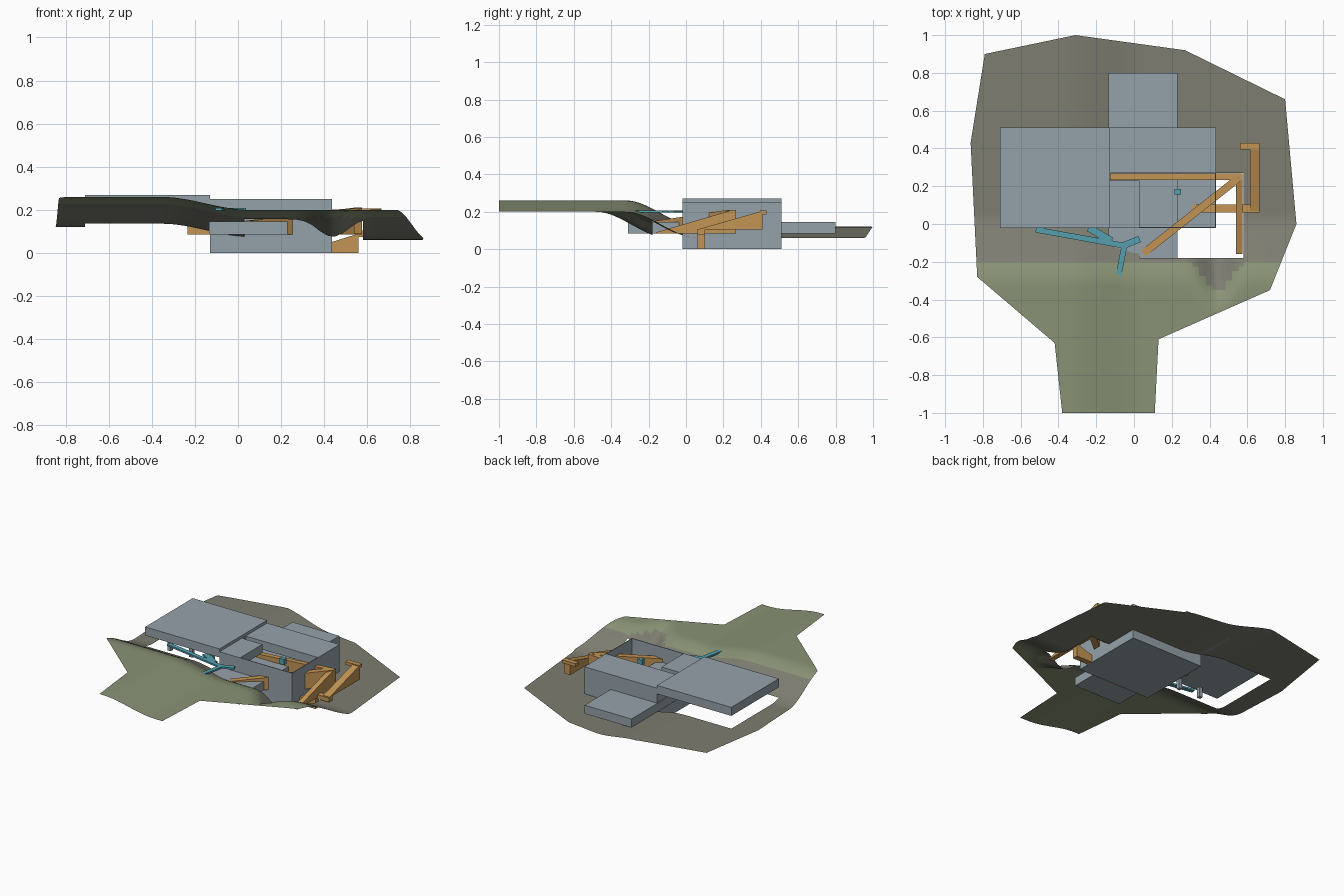
import bpy, bmesh, math
from mathutils import Vector

if "Cube" in bpy.data.objects:
    bpy.data.objects.remove(bpy.data.objects["Cube"])


def mat(name, rgb):
    m = bpy.data.materials.new(name)
    m.diffuse_color = (*rgb, 1)
    m.use_nodes = True
    m.node_tree.nodes["Principled BSDF"].inputs["Base Color"].default_value = m.diffuse_color
    return m


GRAY = mat("concrete_gray", (0.30, 0.36, 0.40))
GREEN = mat("grass_green", (0.25, 0.29, 0.18))
BROWN = mat("earth_brown", (0.205, 0.205, 0.165))
ORANGE = mat("timber_orange", (0.55, 0.30, 0.09))
TEAL = mat("path_teal", (0.09, 0.35, 0.43))


def finish(name, bm, *mats):
    me = bpy.data.meshes.new(name)
    bm.to_mesh(me)
    bm.free()
    for m in mats:
        me.materials.append(m)
    ob = bpy.data.objects.new(name, me)
    bpy.context.collection.objects.link(ob)
    return ob


def box(name, x0, x1, y0, y1, z0, z1, m=GRAY):
    beam(name, (x0, (y0 + y1) / 2), (x1, (y0 + y1) / 2), y1 - y0, z0, z1, z1, m)


def beam(name, a, b, width, z0, top_a, top_b, m):
    """Straight solid strip from a to b with a flat base and a sloping top."""
    a, b = Vector(a), Vector(b)
    d = (b - a).normalized()
    n = Vector((-d.y, d.x)) * width / 2
    bm = bmesh.new()
    ring = [(a - n, top_a), (b - n, top_b), (b + n, top_b), (a + n, top_a)]
    lo = [bm.verts.new((p.x, p.y, z0)) for p, _ in ring]
    hi = [bm.verts.new((p.x, p.y, t)) for p, t in ring]
    bm.faces.new(lo[::-1])
    bm.faces.new(hi)
    for i in range(4):
        j = (i + 1) % 4
        bm.faces.new((lo[i], lo[j], hi[j], hi[i]))
    return finish(name, bm, m)


def smooth(t):
    t = max(0, min(1, t))
    return t * t * (3 - 2 * t)


def bank(x, y):
    """Height of the front bank falling to the low ground behind."""
    dip = 0.16 * math.exp(-((x - 0.44) / 0.09) ** 2) * smooth((0.05 - y) / 0.2)
    return 0.20 - 0.14 * smooth((y + dip + 0.32) / 0.38)


def ground_z(x, y):
    return bank(x, y) + 0.06 * (1 - smooth((x + 0.35) / 0.40))


# Terrain sheet: two convex plates, sliced into a fine grid
plates = [
    [(-0.42, -0.63), (0.13, -0.61), (0.72, -0.35), (0.86, 0), (0.80, 0.66),
     (0.27, 0.92), (-0.31, 1.0), (-0.79, 0.90), (-0.865, 0.43), (-0.83, -0.28)],
    [(-0.38, -1), (0.11, -1), (0.13, -0.61), (-0.42, -0.63)],
]
holes = [(-0.71, -0.13, -0.02, 0.51), (-0.13, 0.435, -0.02, 0.51),
         (0.03, 0.58, -0.18, 0.27)]
bm = bmesh.new()
for plate in plates:
    bm.faces.new([bm.verts.new((x, y, 0)) for x, y in plate])


def slice_at(co, no):
    bmesh.ops.bisect_plane(bm, geom=bm.verts[:] + bm.edges[:] + bm.faces[:],
                           dist=1e-5, plane_co=co, plane_no=no)


xs = [-0.845 + 0.035 * i for i in range(49)] + [v for h in holes for v in h[:2]]
ys = [-0.50 + 0.025 * i for i in range(27)] + [0.3, 0.5, 0.7] + [v for h in holes for v in h[2:]]
for x in sorted(set(xs)):
    slice_at((x, 0, 0), (1, 0, 0))
for y in sorted(set(ys)):
    slice_at((0, y, 0), (0, 1, 0))
bmesh.ops.remove_doubles(bm, verts=bm.verts[:], dist=1e-4)
cut = []
for f in bm.faces:
    c = f.calc_center_median()
    if any(a < c.x < b and d < c.y < e for a, b, d, e in holes):
        cut.append(f)
bmesh.ops.delete(bm, geom=cut, context='FACES')
for f in bm.faces:
    c = f.calc_center_median()
    f.material_index = 0 if bank(c.x, c.y) > 0.166 else 1
    f.smooth = True
for v in bm.verts:
    v.co.z = ground_z(v.co.x, v.co.y)
finish("terrain", bm, GREEN, BROWN)

# Sunken hall: floor, walls, partial roofs
box("hall_floor", -0.13, 0.435, -0.02, 0.51, 0.0, 0.01)
box("hall_front_wall", -0.13, 0.435, -0.02, -0.015, 0.0, 0.25)
box("hall_back_wall", -0.13, 0.435, 0.505, 0.51, 0.0, 0.25)
box("hall_left_wall", -0.13, -0.125, -0.02, 0.51, 0.0, 0.25)
box("hall_right_wall", 0.43, 0.435, -0.02, 0.51, 0.0, 0.25)
box("hall_back_roof", -0.13, 0.435, 0.27, 0.51, 0.19, 0.25)
box("hall_side_roof", -0.13, 0.03, -0.02, 0.23, 0.19, 0.25)

# Low wing running through the hall, and the raised wing on posts
box("low_wing", -0.135, 0.23, -0.31, 0.80, 0.085, 0.145)
box("raised_wing", -0.71, -0.13, -0.02, 0.51, 0.21, 0.27)
for i, x in enumerate((-0.55, -0.38, -0.22)):
    box(f"wing_post_{i}", x, x + 0.025, 0.0, 0.025, 0.14, 0.21)

# Timber ramps
beam("diagonal_ramp", (0.05, -0.155), (0.55, 0.24), 0.04, 0.085, 0.15, 0.21, ORANGE)
beam("side_ramp", (0.557, -0.16), (0.557, 0.25), 0.036, 0.085, 0.09, 0.21, ORANGE)
beam("cross_ramp", (-0.235, 0.25), (0.575, 0.25), 0.034, 0.085, 0.155, 0.21, ORANGE)
beam("lower_ramp", (0.31, 0.082), (0.56, 0.082), 0.04, 0.0, 0.012, 0.09, ORANGE)
box("lower_landing", 0.56, 0.665, 0.062, 0.102, 0.075, 0.105, ORANGE)
beam("outer_ramp", (0.64, 0.07), (0.64, 0.41), 0.05, 0.105, 0.108, 0.205, ORANGE)
box("outer_landing", 0.56, 0.665, 0.395, 0.43, 0.185, 0.207, ORANGE)

# Branching footpath
for i, (a, b, w) in enumerate([
        ((-0.52, -0.03), (-0.05, -0.115), 0.03), ((-0.06, -0.115), (0.03, -0.08), 0.035),
        ((-0.05, -0.11), (-0.09, -0.31), 0.03), ((-0.24, -0.02), (-0.12, -0.09), 0.04)]):
    beam(f"footpath_{i}", a, b, w, 0.196, 0.208, 0.208, TEAL)

# Small marker hung in the hall
box("hall_marker", 0.215, 0.25, 0.155, 0.185, 0.19, 0.23, TEAL)
